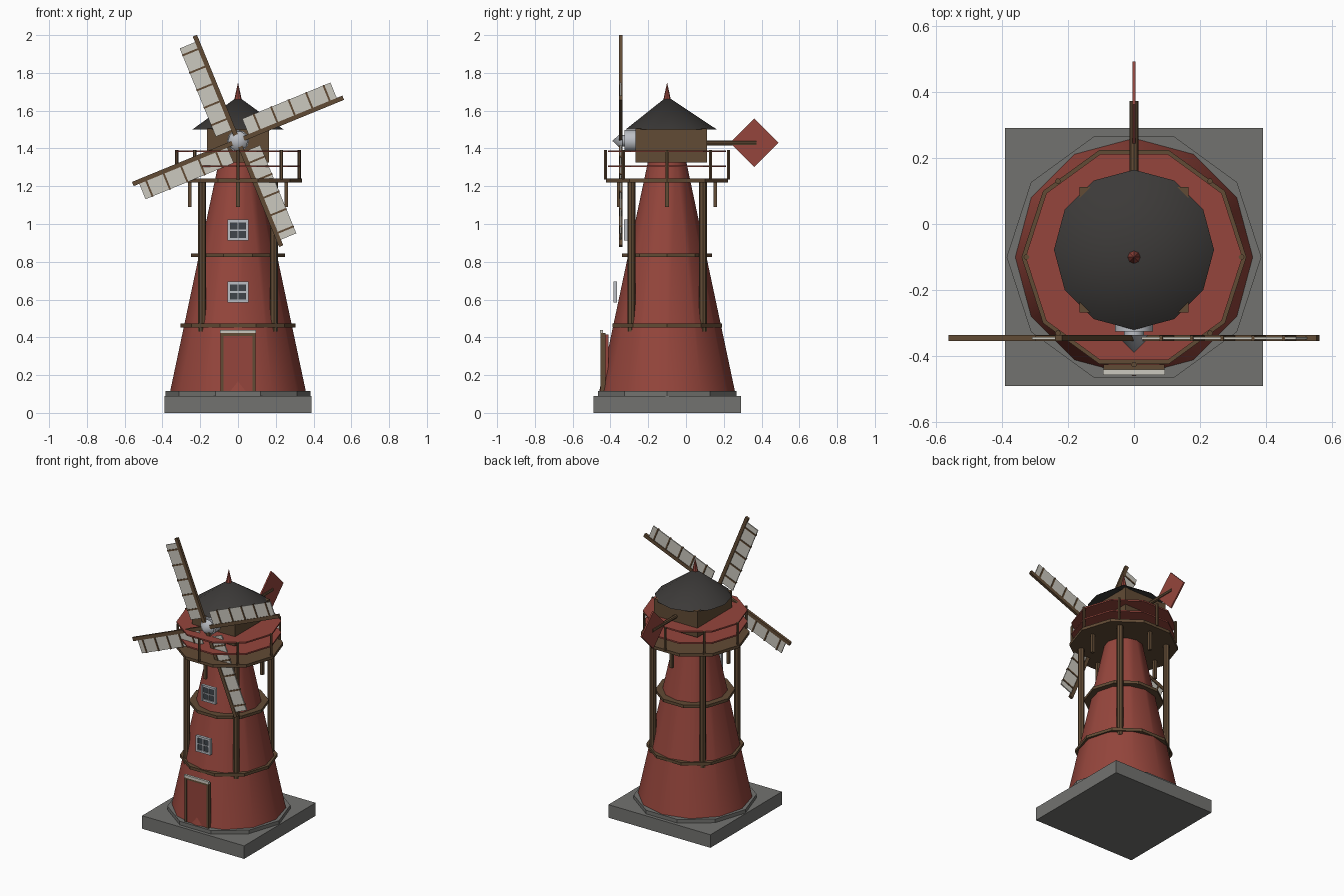
import bpy, bmesh
from math import sin, cos, pi, radians
from mathutils import Matrix, Vector

if "Cube" in bpy.data.objects:
    bpy.data.objects.remove(bpy.data.objects["Cube"])

CY = -0.10                      # tower axis
HUB = Vector((0, -0.345, 1.44))  # sail centre
mats = {}
COLORS = {"red": (0.30, 0.06, 0.045), "brown": (0.12, 0.07, 0.035), "dark": (0.045, 0.042, 0.04),
          "stone": (0.17, 0.17, 0.16), "cream": (0.60, 0.58, 0.52), "metal": (0.50, 0.52, 0.56),
          "glass": (0.05, 0.06, 0.07)}


def finish(name, bm, color, smooth=False, matrix=None):
    if matrix:
        bm.transform(matrix)
    bmesh.ops.recalc_face_normals(bm, faces=bm.faces)
    me = bpy.data.meshes.new(name)
    bm.to_mesh(me)
    bm.free()
    if color not in mats:
        mats[color] = bpy.data.materials.new(color)
        mats[color].diffuse_color = (*COLORS[color], 1)
    me.materials.append(mats[color])
    ob = bpy.data.objects.new(name, me)
    bpy.context.collection.objects.link(ob)
    if smooth:
        bpy.context.view_layer.objects.active = ob
        bpy.ops.object.select_all(action='DESELECT')
        ob.select_set(True)
        bpy.ops.object.shade_smooth_by_angle(angle=radians(40))
    return ob


def box(name, color, lo, hi, matrix=None):
    bm = bmesh.new()
    bmesh.ops.create_cube(bm, size=1)
    lo, hi = Vector(lo), Vector(hi)
    bm.transform(Matrix.Translation((lo + hi) / 2) @ Matrix.Diagonal((*(hi - lo), 1)))
    return finish(name, bm, color, False, matrix)


def frustum(name, color, r0, r1, z0, z1, n, x=0, y=CY, smooth=False, matrix=None):
    """Upright n-sided frustum with a corner on +x; r1 = 0 makes a cone."""
    bm = bmesh.new()

    def ring(r, z):
        return [bm.verts.new((x + r * cos(2 * pi * i / n), y + r * sin(2 * pi * i / n), z)) for i in range(n)]
    a = ring(r0, z0)
    b = ring(r1, z1) if r1 else [bm.verts.new((x, y, z1))]
    bm.faces.new(a)
    if r1:
        bm.faces.new(b)
    for i in range(n):
        j = (i + 1) % n
        bm.faces.new((a[i], a[j], b[j], b[i]) if r1 else (a[i], a[j], b[0]))
    return finish(name, bm, color, smooth, matrix)


# Base and tower
box("base_slab", "stone", (-0.39, -0.49, 0), (0.39, 0.29, 0.09))
frustum("plinth", "stone", 0.385, 0.385, 0.09, 0.115, 10)
frustum("tower_body", "red", 0.36, 0.095, 0.11, 1.36, 12, smooth=True)

# Hoops, gallery deck and railing discs
frustum("lower_hoop", "brown", 0.305, 0.305, 0.452, 0.472, 10)
frustum("upper_hoop", "brown", 0.25, 0.25, 0.825, 0.845, 10)
frustum("gallery_deck", "brown", 0.34, 0.34, 1.22, 1.24, 10)
frustum("lower_rail", "red", 0.328, 0.328, 1.301, 1.311, 10)
frustum("upper_rail", "red", 0.328, 0.328, 1.38, 1.39, 10)
for i in range(8):
    a = i * pi / 4
    frustum(f"rail_post_{i}", "brown", 0.009, 0.009, 1.235, 1.392, 6, 0.325 * cos(a), CY + 0.325 * sin(a))

# Tall posts and short brackets under the deck
for i in range(4):
    a = i * pi / 2
    d = a + pi / 4
    frustum(f"support_post_{i}", "brown", 0.021, 0.021, 0.43, 1.22, 8,
            0.268 * cos(d), CY + 0.268 * sin(d), smooth=True)
    x, y = 0.255 * cos(a), CY + 0.255 * sin(a)
    box(f"deck_bracket_{i}", "brown", (x - 0.01, y - 0.01, 1.09), (x + 0.01, y + 0.01, 1.225))

# Cap, roof and finial
box("cap_body", "brown", (-0.165, -0.268, 1.325), (0.165, 0.112, 1.505))
roof = frustum("cap_roof", "dark", 0.242, 0, 1.50, 1.675, 12, y=-0.078, smooth=True)
for v in roof.data.vertices:
    if v.co.z > 1.6:
        v.co.y = CY
frustum("roof_finial", "red", 0.026, 0, 1.63, 1.75, 8, smooth=True)

# Hub: shaft collar and pointed nose, built upright then laid toward -y
lay = Matrix.Translation((0, 0, HUB.z)) @ Matrix.Rotation(pi / 2, 4, 'X')
frustum("hub_collar", "metal", 0.058, 0.058, 0.26, 0.325, 12, y=0, smooth=True, matrix=lay)
frustum("hub_shaft", "metal", 0.03, 0.03, 0.32, 0.345, 12, y=0, smooth=True, matrix=lay)
frustum("hub_nose", "metal", 0.053, 0, 0.335, 0.39, 10, y=0, smooth=True, matrix=lay)

# Four sails: spar, canvas and battens
for k in range(4):
    m = Matrix.Translation(HUB) @ Matrix.Rotation(-radians(22.3 + 90 * k), 4, 'Y')
    box(f"sail_spar_{k}", "brown", (0, -0.009, -0.012), (0.602, 0.009, 0.012), m)
    box(f"sail_canvas_{k}", "cream", (0.065, -0.004, 0.012), (0.57, 0.004, 0.10), m)
    for j in range(5):
        u = 0.13 + 0.1 * j
        box(f"sail_batten_{k}_{j}", "brown", (u - 0.005, -0.008, 0.005), (u + 0.005, 0.008, 0.102), m)

# Tail boom and diamond vane
tail = Matrix.Translation((0, 0, 1.428)) @ Matrix.Rotation(-pi / 2, 4, 'X')
frustum("tail_boom", "brown", 0.013, 0.013, 0.10, 0.372, 8, y=0, smooth=True, matrix=tail)
m = Matrix.Translation((0, 0.362, 1.43)) @ Matrix.Rotation(pi / 4, 4, 'X')
box("tail_vane", "red", (-0.005, -0.091, -0.091), (0.005, 0.091, 0.091), m)

# Door with frame and lintel
box("door_panel", "red", (-0.078, -0.448, 0.115), (0.078, -0.41, 0.415))
for s in (-1, 1):
    x = s * 0.084
    box(f"door_jamb_{s}", "brown", (x - 0.008, -0.452, 0.115), (x + 0.008, -0.425, 0.42))
box("door_head", "brown", (-0.092, -0.452, 0.408), (0.092, -0.425, 0.424))
box("door_lintel", "cream", (-0.094, -0.456, 0.422), (0.094, -0.44, 0.44))

# Windows: dark pane, frame and glazing cross
for name, y, z in (("lower", -0.385, 0.64), ("upper", -0.327, 0.968)):
    box(f"{name}_window_pane", "glass", (-0.05, y + 0.008, z - 0.05), (0.05, y + 0.018, z + 0.05))
    for i, o in enumerate((-0.048, 0, 0.048)):
        w = 0.004 if o == 0 else 0.007
        box(f"{name}_window_stile_{i}", "metal", (o - w, y, z - 0.055), (o + w, y + 0.02, z + 0.055))
        box(f"{name}_window_bar_{i}", "metal", (-0.055, y + 0.001, z + o - w), (0.055, y + 0.019, z + o + w))

for m in bpy.data.materials:
    if m.users and not m.is_grease_pencil:
        m.use_nodes = True
        m.node_tree.nodes["Principled BSDF"].inputs["Base Color"].default_value = m.diffuse_color
